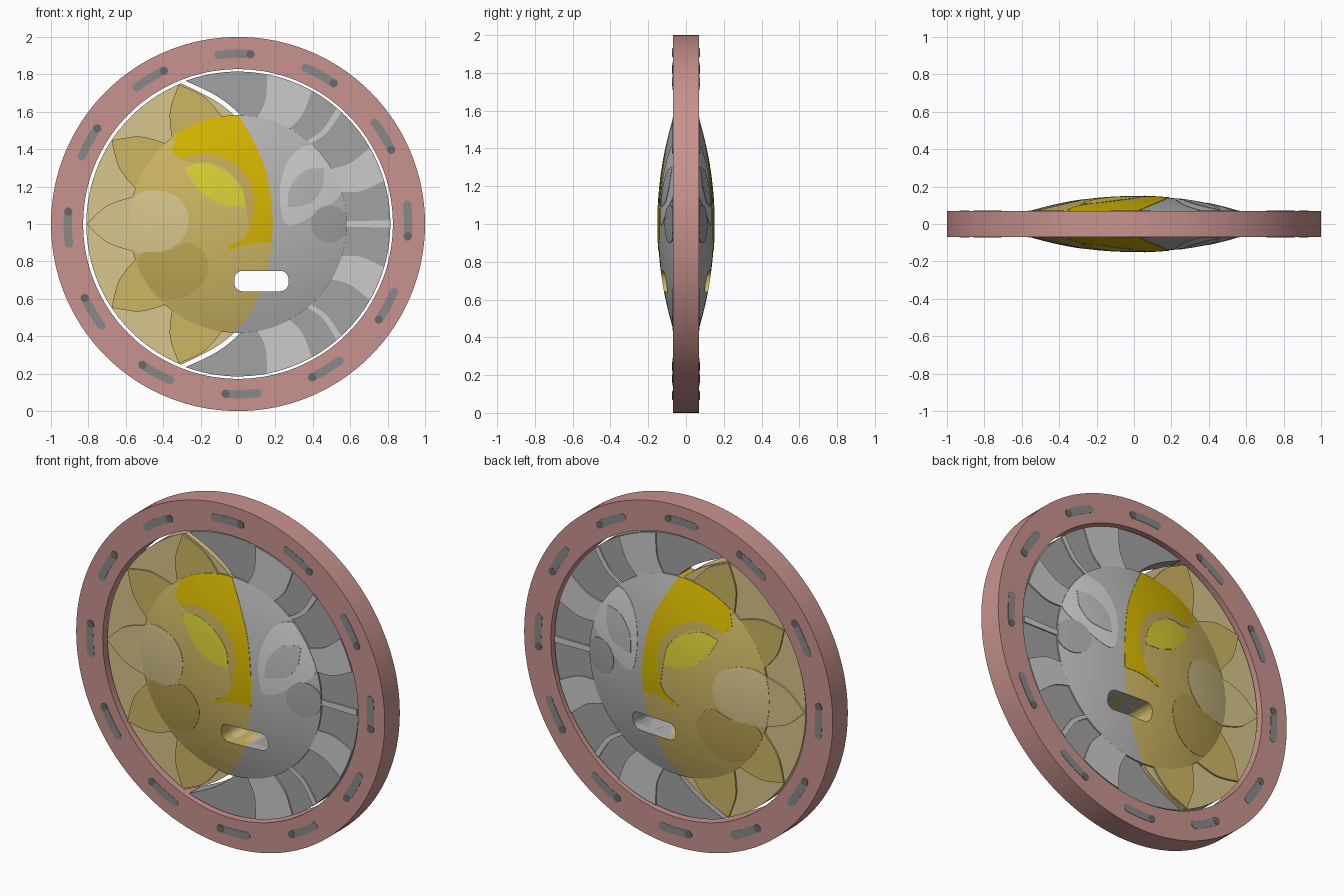
import bpy, bmesh
from math import sin, cos, radians, sqrt, pi

if "Cube" in bpy.data.objects:
    bpy.data.objects.remove(bpy.data.objects["Cube"])

CZ = 1.0      # height of the medallion centre
R = 1.93      # curvature of the domed face
RIM = 0.582   # radius where the dome meets the rays


def mat(name, r, g, b):
    m = bpy.data.materials.new(name)
    m.diffuse_color = (r ** 2.2, g ** 2.2, b ** 2.2, 1)
    m.use_nodes = True
    m.node_tree.nodes["Principled BSDF"].inputs["Base Color"].default_value = m.diffuse_color
    return m


ROSE = mat("rose", .78, .57, .55)
GOLD = mat("gold", .82, .70, .03)
YELLOW = mat("yellow", .84, .80, .22)
TAN = mat("tan", .80, .71, .39)
PALE = mat("pale_tan", .84, .77, .54)
SAND = mat("sand", .75, .66, .34)
GREY = mat("grey", .70, .70, .70)
DARK = mat("dark_grey", .63, .63, .63)
LIGHT = mat("light_grey", .76, .76, .76)
STEEL = mat("steel", .53, .53, .53)
HOLE = mat("hole", .41, .41, .41)


def make(name, bm, m=None):
    bmesh.ops.remove_doubles(bm, verts=bm.verts, dist=1e-5)
    bmesh.ops.recalc_face_normals(bm, faces=bm.faces)
    me = bpy.data.meshes.new(name)
    bm.to_mesh(me)
    bm.free()
    ob = bpy.data.objects.new(name, me)
    bpy.context.collection.objects.link(ob)
    if m:
        me.materials.append(m)
    return ob


def slab(name, pts, h, m=None):
    """Extrude an x/z outline symmetrically from y=-h to y=h."""
    bm = bmesh.new()
    pts = [p for i, p in enumerate(pts)
           if abs(p[0] - pts[i - 1][0]) + abs(p[1] - pts[i - 1][1]) > 1e-4]
    a = [bm.verts.new((x, -h, z)) for x, z in pts]
    b = [bm.verts.new((x, h, z)) for x, z in pts]
    bm.faces.new(a)
    bm.faces.new(b)
    for i in range(len(a)):
        bm.faces.new((a[i - 1], a[i], b[i], b[i - 1]))
    return make(name, bm, m)


def lathe(name, prof, m=None, n=96, closed=False):
    """Revolve (radius, y) points about the y axis through the centre."""
    bm = bmesh.new()
    rows = [[bm.verts.new((r * cos(2 * pi * k / n), y, CZ + r * sin(2 * pi * k / n)))
             for k in range(n)] for r, y in prof]
    for j in range(0 if closed else 1, len(rows)):
        for k in range(n):
            bm.faces.new((rows[j - 1][k - 1], rows[j - 1][k], rows[j][k], rows[j][k - 1]))
    return make(name, bm, m)


def lens(name, off, m=None):
    half = [(RIM * i / 12, sqrt(R * R - (RIM * i / 12) ** 2) - R + .15 + off) for i in range(13)]
    return lathe(name, half + [(r, -y) for r, y in reversed(half)], m)


def spline(pts, n=6, closed=False):
    """Smooth curve through a few points."""
    q = [pts[-1]] + pts + pts[:2] if closed else [pts[0]] + pts + [pts[-1]]
    out = []
    for a, b, c, d in zip(q, q[1:], q[2:], q[3:]):
        for s in range(n):
            t = s / n
            out.append(tuple(.5 * (2 * b[k] + (c[k] - a[k]) * t
                       + (2 * a[k] - 5 * b[k] + 4 * c[k] - d[k]) * t * t
                       + (3 * b[k] - a[k] - 3 * c[k] + d[k]) * t ** 3) for k in (0, 1)))
    return out if closed else out + [pts[-1]]


def polar(r, deg):
    return (r * cos(radians(deg)), CZ + r * sin(radians(deg)))


def arc(r, a0, a1, n=24):
    return [polar(r, a0 + (a1 - a0) * i / n) for i in range(n + 1)]


def flip(pts):
    return [(x, 2 * CZ - z) for x, z in reversed(pts)]


def boolean(ob, cutter, op):
    md = ob.modifiers.new("cut", 'BOOLEAN')
    md.operation, md.object, md.solver = op, cutter, 'EXACT'
    dg = bpy.context.evaluated_depsgraph_get()
    me = bpy.data.meshes.new_from_object(ob.evaluated_get(dg))
    ob.modifiers.clear()
    ob.data = me


def smooth(ob):
    bpy.ops.object.select_all(action='DESELECT')
    ob.select_set(True)
    bpy.context.view_layer.objects.active = ob
    bpy.ops.object.shade_smooth_by_angle(angle=radians(25))


# outer ring
smooth(lathe("outer_ring", [(.828, -.07), (1, -.07), (1, .07), (.828, .07)], ROSE, 128, True))

# twelve stitches through the ring with darker round ends
for k in range(12):
    c = 1.2 + 30 * k
    a0, a1, w = c - 5.4, c + 5.4, .022

    def cap(deg, start, n=8, sweep=180):
        x, z = polar(.91, deg)
        return [(x + w * cos(radians(start + sweep * i / n)),
                 z + w * sin(radians(start + sweep * i / n))) for i in range(n + 1)]
    slab("stitch", arc(.91 + w, a0, a1, 6) + cap(a1, a1) + arc(.91 - w, a1, a0, 6)
         + cap(a0, a0 + 180), .072, STEEL)
    slab("stitch_end", cap(a0, 0, 16, 360)[:-1], .0735, HOLE)

# dividing curves between the sun half and the moon half
top = [(-.305, 1.752), (-.14, 1.67), (-.02, 1.58), (.08, 1.45), (.15, 1.28), (.182, 1.08)]
edge = spline(top + flip(top))
top2 = [(-.28, 1.765), (-.12, 1.688), (.005, 1.59), (.1, 1.46), (.17, 1.28), (.2, 1.08)]
edge2 = spline(top2 + flip(top2))
sun_shape = edge + arc(.811, 248, 112, 40)
moon_shape = edge2 + arc(.815, -110, 110, 64)

# temporary cutters
dome_cut = lens("dome_cutter", .002)
dome_cut2 = lens("dome_cutter_upper", .004)
sun_cut = slab("sun_cutter", sun_shape, .3)
corner = []
for cx, cz, a in ((.225, .705, 0), (.025, .705, 90), (.025, .685, 180), (.225, .685, 270)):
    corner += [(cx + .045 * cos(radians(a + 15 * i)), cz + .045 * sin(radians(a + 15 * i)))
               for i in range(7)]
mouth = slab("mouth_cutter", corner, .3)
cutters = [dome_cut, dome_cut2, sun_cut, mouth]
for c in cutters:
    c.hide_render = True

# flat layers under the rays and petals
for ob in (slab("sun_base", sun_shape, .05, PALE), slab("moon_base", moon_shape, .052, DARK)):
    boolean(ob, mouth, 'DIFFERENCE')

# domed face halves
sun_face = lens("sun_face", 0, TAN)
boolean(sun_face, sun_cut, 'INTERSECT')
moon_face = lens("moon_face", 0, GREY)
boolean(moon_face, sun_cut, 'DIFFERENCE')
for ob in (sun_face, moon_face):
    boolean(ob, mouth, 'DIFFERENCE')
    smooth(ob)

# sun petals
for i in range(5):
    a = 113 + 33.5 * i
    prof = [(.81, 0), (.72, 7), (.65, 11), (.57, 15)]
    side = spline([polar(r, a - d) for r, d in prof])
    other = spline([polar(r, a + d) for r, d in reversed(prof)])
    slab("sun_petal", side + other[:-1], .06, PALE if i == 2 else TAN)

# moon rays, mirrored top to bottom, plus the thin middle ray
for a0, a1 in ((61, 79), (47.3, 49.6), (16.5, 30)):
    def ray_edge(a):
        return spline([polar(.813, a), polar(.68, a - 1.5), polar(.57, a + 1)])
    shape = ray_edge(a0)[::-1] + arc(.813, a0, a1, 8) + ray_edge(a1)
    slab("moon_ray", shape, .06, LIGHT)
    slab("moon_ray", flip(shape), .06, LIGHT)
slab("moon_ray", [polar(.57, -1.6), polar(.81, -1.3), polar(.81, 1.3), polar(.57, 1.6)], .06, LIGHT)

# coloured inlays following the dome
brow = (spline([(-.02, 1.62), (.08, 1.45), (.15, 1.28), (.182, 1.08), (.182, .92), (.178, .9)])
        + spline([(.1, .9), (.02, .885), (-.045, .862), (-.045, .882), (.03, .92)])
        + spline([(.06, .97), (.083, 1.1), (.06, 1.23), (-.03, 1.33), (-.15, 1.375),
                  (-.25, 1.365), (-.31, 1.345)])
        + spline([(-.355, 1.39), (-.33, 1.48), (-.31, 1.62)]))
socket = (spline([(-.31, 1.345), (-.25, 1.365), (-.15, 1.375), (-.03, 1.33), (.06, 1.23),
                  (.083, 1.1), (.06, .97)])
          + spline([(.045, 1.08), (.02, 1.2), (-.05, 1.28), (-.15, 1.33), (-.24, 1.325)]))
sun_eye = (spline([(-.285, 1.3), (-.18, 1.325), (-.06, 1.275), (.02, 1.19), (.04, 1.09)])
           + spline([(-.05, 1.095), (-.16, 1.14), (-.24, 1.22)]))
cheek = spline([(-.57, 1.14), (-.45, 1.18), (-.32, 1.14), (-.265, 1.04), (-.29, .93),
                (-.38, .86), (-.48, .85), (-.57, .86), (-.62, 1.0)], closed=True)
jaw = spline([(-.5, .85), (-.38, .86), (-.25, .9), (-.16, .8), (-.2, .67), (-.32, .6),
              (-.46, .63), (-.54, .75)], closed=True)
moon_socket = spline([(.3, 1.38), (.4, 1.42), (.5, 1.33), (.55, 1.17), (.44, 1.07),
                      (.27, .99), (.225, 1.12), (.24, 1.27)], closed=True)
moon_eye = (spline([(.265, 1.09), (.28, 1.2), (.36, 1.285), (.46, 1.3)])
            + spline([(.455, 1.2), (.4, 1.12), (.3, 1.09)]))
moon_cheek = [(.49 + .1 * cos(pi * i / 14), 1 + .1 * sin(pi * i / 14)) for i in range(28)]
for name, pts, m, cut in (("gold_brow", brow, GOLD, dome_cut), ("eye_socket", socket, SAND, dome_cut),
                          ("sun_eye", sun_eye, YELLOW, dome_cut), ("sun_cheek", cheek, PALE, dome_cut),
                          ("sun_jaw", jaw, SAND, dome_cut),
                          ("moon_socket", moon_socket, LIGHT, dome_cut),
                          ("moon_eye", moon_eye, GREY, dome_cut2),
                          ("moon_cheek", moon_cheek, DARK, dome_cut2)):
    ob = slab(name, pts, .3, m)
    boolean(ob, cut, 'INTERSECT')
    smooth(ob)

for c in cutters:
    bpy.data.objects.remove(c)
